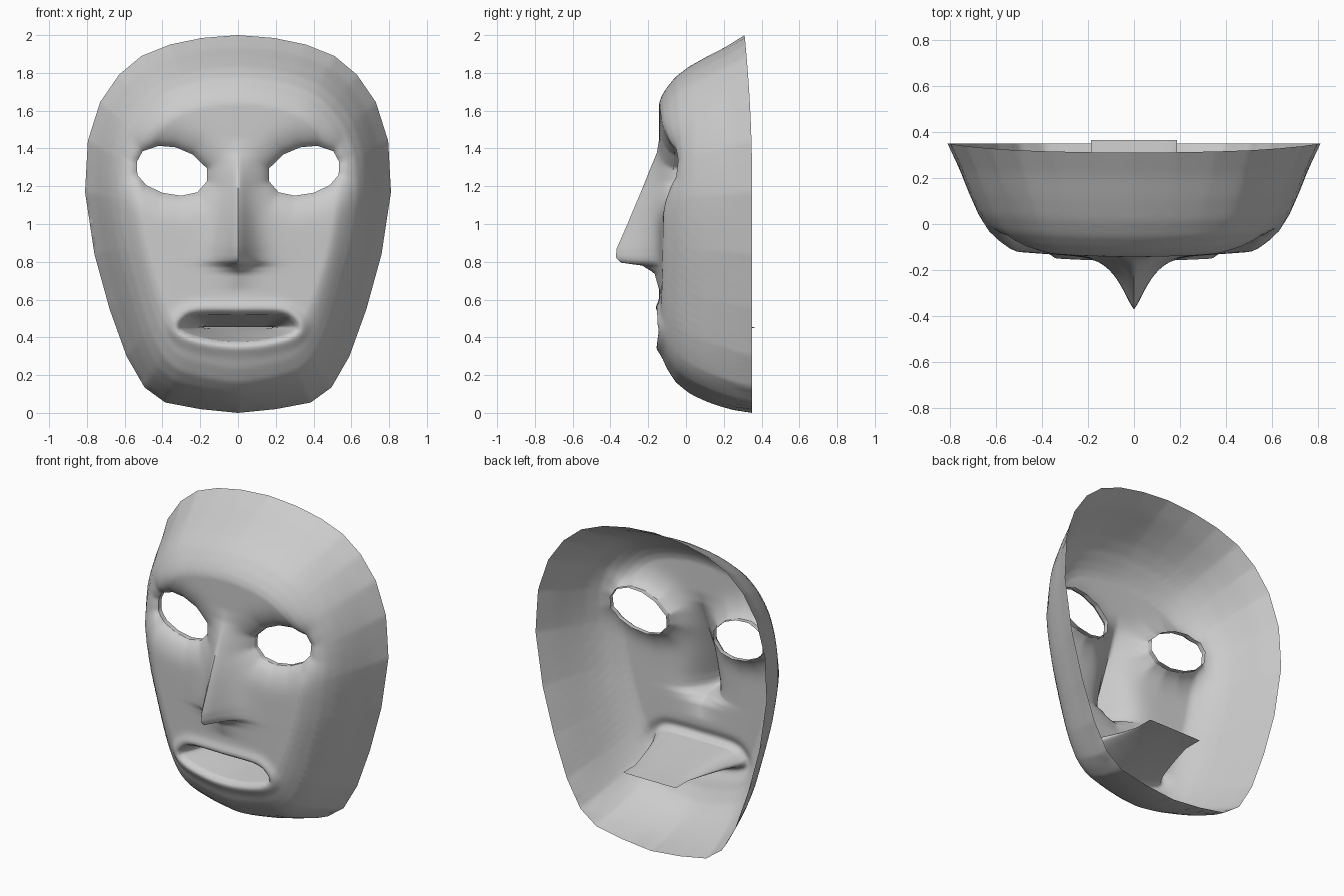
import bpy, bmesh, math
from mathutils import Vector
from mathutils.geometry import delaunay_2d_cdt

if "Cube" in bpy.data.objects:
    bpy.data.objects.remove(bpy.data.objects["Cube"])

grey = bpy.data.materials.new("mask grey")
grey.diffuse_color = (0.6, 0.6, 0.6, 1)
grey.use_nodes = True
grey.node_tree.nodes["Principled BSDF"].inputs["Base Color"].default_value = grey.diffuse_color
CENTRE = Vector((0, 1.0))


def mirrored(half):
    """Closed loop from a right half listed top to bottom."""
    pts = [Vector(p) for p in half]
    return pts + [Vector((-p.x, p.y)) for p in reversed(pts[1:-1])]


def subdivide(loop, step):
    out = []
    for a, b in zip(loop, loop[1:] + loop[:1]):
        n = max(1, round((b - a).length / step))
        out += [a.lerp(b, i / n) for i in range(n)]
    return out


def rounded(loop, n=8):
    """Smooth curve through the points of a loop."""
    out, m = [], len(loop)
    for i in range(m):
        a, b, c, d = (loop[(i + k) % m] for k in (-1, 0, 1, 2))
        for k in range(n):
            t = k / n
            out.append(0.5 * (2 * b + (c - a) * t + (2 * a - 5 * b + 4 * c - d) * t * t
                              + (3 * b - a - 3 * c + d) * t ** 3))
    return out


def planes(loop):
    """Edge normals scaled so that the outline lies at value 1."""
    res = []
    for a, b in zip(loop, loop[1:] + loop[:1]):
        e, a = b - a, a - CENTRE
        n = Vector((e.y, -e.x))
        res.append(n / n.dot(a))
    return res


def inside(p, loop):
    hit = False
    for a, b in zip(loop, loop[1:] + loop[:1]):
        if (a.y > p.y) != (b.y > p.y) and p.x < a.x + (b.x - a.x) * (p.y - a.y) / (b.y - a.y):
            hit = not hit
    return hit


def distance(p, loop):
    best = 9.0
    for a, b in zip(loop, loop[1:] + loop[:1]):
        e = b - a
        t = min(1, max(0, (p - a).dot(e) / e.length_squared))
        best = min(best, (p - a - e * t).length)
    return best


def table(rows, v):
    """Linear interpolation in rows sorted by rising key."""
    if v <= rows[0][0]:
        return rows[0][1]
    for (a, fa), (b, fb) in zip(rows, rows[1:]):
        if v <= b:
            return fa + (fb - fa) * (v - a) / (b - a)
    return rows[-1][1]


# Outlines of the rim, the eye openings and the mouth
rim = mirrored([(0, 2.0), (.19, 1.985), (.36, 1.95), (.51, 1.89), (.63, 1.79), (.73, 1.645),
                (.795, 1.44), (.81, 1.17), (.76, .84), (.68, .55), (.59, .30), (.495, .135),
                (.385, .055), (.2, .02), (0, .0)])
mouth = rounded(mirrored([(0, .521), (.12, .522), (.22, .518), (.27, .50), (.305, .455),
                          (.27, .425), (.2, .402), (.1, .384), (0, .378)]), 4)
eye_r = [Vector(p) for p in [(.165, 1.295), (.165, 1.225), (.215, 1.168), (.30, 1.15),
                             (.40, 1.165), (.485, 1.205), (.533, 1.26), (.535, 1.33),
                             (.505, 1.385), (.42, 1.414), (.33, 1.406), (.24, 1.368)]]
eye_l = [Vector((-p.x, p.y)) for p in eye_r]
rim_planes, soft_planes = planes(rim), planes(rounded(rim, 5))

WALL = [(0, 0), (.18, .24), (.32, .46), (.47, .67), (.62, .82), (.78, .92), (.9, .975), (1, 1)]
NOSE = [(.65, 0), (.74, .025), (.78, .09), (.795, .2), (.82, .23), (.87, .225), (1.0, .168),
        (1.2, .085), (1.3, .045), (1.38, .012), (1.45, 0)]


def depth(p):
    """y of the mask surface at front position p = (x, z)."""
    q = p - CENTRE
    hard = max(n.dot(q) for n in rim_planes)
    soft = max(n.dot(q) for n in soft_planes)
    s = min(1, soft + (hard - soft) * min(1, hard) ** 8)
    # curved side wall running into the flat front
    u = min(1, (1 - s) / .36)
    down = max(0, -q.y / max(q.length, 1e-6)) ** 4
    f = table(WALL, u ** (1 - .4 * down))
    back = .35 - .04 * max(0, (p.y - 1.2) / .8) ** 2
    front = -.142 + .025 * min(1, abs(p.x) / .55) ** 2
    y = back + (front - back) * f
    # nose
    width = .07 + .015 * min(1, max(0, (1.4 - p.y) / .5))
    y -= table(NOSE, p.y) * math.exp(-(abs(p.x) / width) ** 1.3)
    # eye sockets
    d = distance(Vector((abs(p.x), p.y)), eye_r)
    if d < .4:
        y += .03 * math.exp(-(d / .09) ** 2) + .045 * math.exp(-d / .025)
    # lips
    d = distance(p, mouth)
    if d < .2:
        y += .03 * math.exp(-d / .012) - .02 * math.exp(-((d - .03) / .035) ** 2)
    return y


def finish(bm, name):
    me = bpy.data.meshes.new(name)
    bm.to_mesh(me)
    bm.free()
    ob = bpy.data.objects.new(name, me)
    bpy.context.collection.objects.link(ob)
    me.materials.append(grey)
    bpy.ops.object.select_all(action='DESELECT')
    ob.select_set(True)
    bpy.context.view_layer.objects.active = ob
    bpy.ops.object.shade_smooth_by_angle(angle=math.radians(65))
    return ob


def loft(name, rings):
    bm = bmesh.new()
    vs = [[bm.verts.new(p) for p in r] for r in rings]
    for a, b in zip(vs, vs[1:]):
        for i in range(len(a)):
            j = (i + 1) % len(a)
            bm.faces.new((a[i], a[j], b[j], b[i]))
    bmesh.ops.recalc_face_normals(bm, faces=bm.faces)
    return finish(bm, name)


# Face shell: a fine triangulated sheet with the openings left out
STEP = .015
holes = [subdivide(h, .015) for h in (eye_r, eye_l, mouth)]
pts, edges = [], []
for loop in [subdivide(rim, .03)] + holes:
    k, n = len(pts), len(loop)
    pts += loop
    edges += [(k + i, k + (i + 1) % n) for i in range(n)]
for i in range(-54, 55):
    for j in range(0, 134):
        p = Vector((i * STEP, j * STEP))
        if max(n.dot(p - CENTRE) for n in rim_planes) > .988:
            continue
        if any(inside(p, h) or distance(p, h) < .007 for h in (eye_r, eye_l, mouth)):
            continue
        pts.append(p)
flat, _, tris = delaunay_2d_cdt(pts, edges, [], 0, 1e-6)[:3]
bm = bmesh.new()
verts = [bm.verts.new((p.x, depth(p), p.y)) for p in flat]
for t in tris:
    c = sum((flat[i] for i in t), Vector((0, 0))) / len(t)
    if max(n.dot(c - CENTRE) for n in rim_planes) < 1 and not any(
            inside(c, h) for h in (eye_r, eye_l, mouth)):
        bm.faces.new([verts[i] for i in t])
bmesh.ops.delete(bm, geom=[v for v in bm.verts if not v.link_faces], context='VERTS')
finish(bm, "face_shell")

# Short walls behind the eye openings
for name, loop in (("right_eye_wall", holes[0]), ("left_eye_wall", holes[1])):
    ys = [depth(p) for p in loop]
    loft(name, [[(p.x, y + off, p.y) for p, y in zip(loop, ys)] for off in (0, .015, .03)])

# Mouth pouch tapering back to a flat edge
ys = [depth(p) for p in holes[2]]
rings = []
for k in range(13):
    t = k / 12
    sx = 1 - .39 * min(1, t / .75) ** .8
    sz = (1 - t) ** 1.2 + .02 * t
    rings.append([(p.x * sx, y + (.365 - y) * t, .453 + (p.y - .453) * sz)
                  for p, y in zip(holes[2], ys)])
loft("mouth_pouch", rings)
